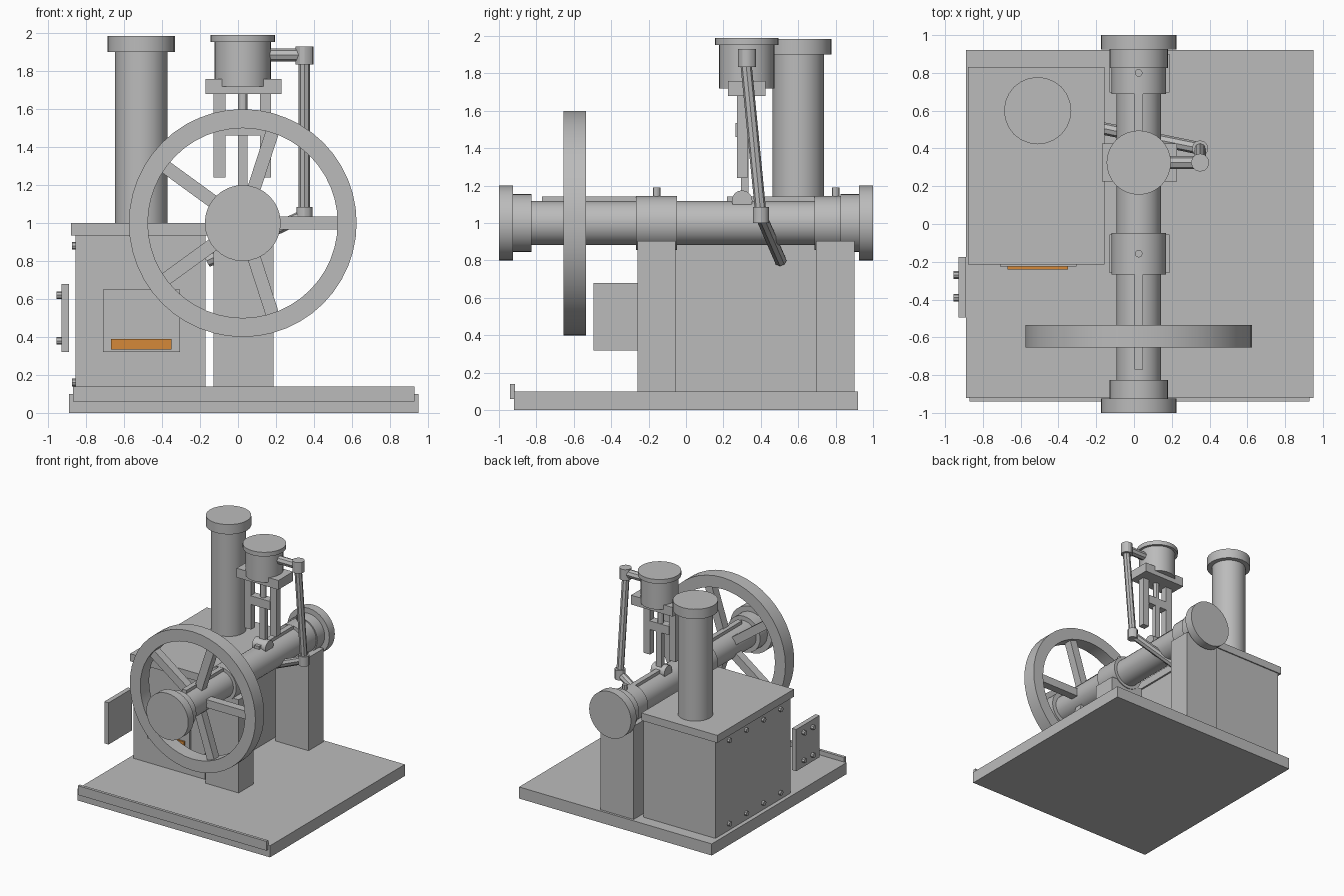
import bpy
import bmesh
import math
from mathutils import Vector, Matrix

cube = bpy.data.objects.get("Cube")
if cube:
    bpy.data.objects.remove(cube, do_unlink=True)

AXIS_X = 0.025      # main shaft centre
AXIS_Z = 1.0
PISTON_Y = 0.325    # upright cylinder centre
parts = []


def material(name, rgb):
    mat = bpy.data.materials.new(name)
    mat.use_nodes = True
    colour = (*rgb, 1)
    mat.diffuse_color = colour
    mat.node_tree.nodes["Principled BSDF"].inputs["Base Color"].default_value = colour
    return mat


grey = material("plain grey", (0.5, 0.5, 0.5))
orange = material("fire orange", (0.66, 0.25, 0.04))


def finish(name, bm, mat=grey):
    bmesh.ops.recalc_face_normals(bm, faces=bm.faces)
    mesh = bpy.data.meshes.new(name)
    bm.to_mesh(mesh)
    bm.free()
    mesh.materials.append(mat)
    obj = bpy.data.objects.new(name, mesh)
    bpy.context.collection.objects.link(obj)
    parts.append(obj)
    return obj


def box(name, x, y, z, mat=grey):
    """Box from (low, high) ranges."""
    bm = bmesh.new()
    size = [r[1] - r[0] for r in (x, y, z)]
    mid = [(r[0] + r[1]) / 2 for r in (x, y, z)]
    bmesh.ops.create_cube(bm, size=1, matrix=Matrix.Translation(mid) @ Matrix.Diagonal((*size, 1)))
    return finish(name, bm, mat)


def rod(name, start, end, radius, sides=32):
    """Cylinder between two points."""
    a, b = Vector(start), Vector(end)
    turn = (b - a).to_track_quat("Z", "Y").to_matrix().to_4x4()
    bm = bmesh.new()
    bmesh.ops.create_cone(bm, cap_ends=True, segments=sides, radius1=radius, radius2=radius,
                          depth=(b - a).length, matrix=Matrix.Translation((a + b) / 2) @ turn)
    return finish(name, bm)


def along_shaft(name, y0, y1, radius):
    return rod(name, (AXIS_X, y0, AXIS_Z), (AXIS_X, y1, AXIS_Z), radius)


def upright(name, x, y, z0, z1, radius, sides=24):
    return rod(name, (x, y, z0), (x, y, z1), radius, sides)


# Base with front lip
box("base", (-0.89, 0.95), (-0.92, 0.92), (0, 0.1))
box("front_lip", (-0.87, 0.93), (-0.94, -0.915), (0.06, 0.14))

# Boiler box, lid, fire door and rivets
box("boiler", (-0.855, -0.17), (-0.205, 0.82), (0.1, 0.935))
box("boiler_lid", (-0.88, -0.155), (-0.215, 0.83), (0.935, 1.0))
box("fire_door", (-0.71, -0.305), (-0.225, -0.205), (0.32, 0.65))
box("fire_slot", (-0.67, -0.35), (-0.24, -0.225), (0.335, 0.39), orange)
for z in (0.16, 0.88):
    for i in range(4):
        y = -0.06 + i * 0.233
        rod("boiler_rivet", (-0.85, y, z), (-0.875, y, z), 0.02, 8)

# Loose side plate with bolts
box("side_plate", (-0.93, -0.89), (-0.495, -0.175), (0.32, 0.68))
for y in (-0.39, -0.27):
    for z in (0.38, 0.62):
        rod("plate_bolt", (-0.92, y, z), (-0.955, y, z), 0.02, 8)

# Chimney
upright("chimney", -0.51, 0.6, 0.99, 1.92, 0.138)
upright("chimney_cap", -0.51, 0.6, 1.9, 1.985, 0.178)

# Main shaft, end discs and collars
along_shaft("main_shaft", -0.95, 0.95, 0.118)
for side in (-1, 1):
    along_shaft("end_disc", side * 0.925, side, 0.2)
    along_shaft("end_collar", side * 0.825, side * 0.925, 0.155)
for y in ((-0.77, -0.25), (0.22, 0.7)):
    box("shaft_key", (0.003, 0.047), y, (1.08, 1.143))

# Pillars and bearings
for y0, y1, bolt_y in ((-0.26, -0.055, -0.157), (0.695, 0.9, 0.8)):
    box("pillar", (-0.13, 0.188), (y0, y1), (0.1, 0.905))
    along_shaft("bearing", y0 - 0.007, y1 + 0.007, 0.145)
    upright("oil_cup", AXIS_X, bolt_y, 1.12, 1.19, 0.02, 12)

# Flywheel rim from a swept rectangle
bm = bmesh.new()
profile = [(0.5, -0.655), (0.6, -0.655), (0.6, -0.535), (0.5, -0.535)]
ring = [bm.verts.new((r, y, 0)) for r, y in profile]
edges = [bm.edges.new((ring[i], ring[i - 1])) for i in range(4)]
bmesh.ops.spin(bm, geom=ring + edges, cent=(0, 0, 0), axis=(0, 1, 0),
               angle=math.tau, steps=48, use_merge=True)
bmesh.ops.remove_doubles(bm, verts=bm.verts, dist=0.0001)
bmesh.ops.translate(bm, verts=bm.verts, vec=(AXIS_X, 0, AXIS_Z))
finish("flywheel_rim", bm)

# Flywheel spokes
for i in range(5):
    spoke = box("flywheel_spoke", (0.1, 0.51), (-0.63, -0.56), (-0.035, 0.035))
    spoke.rotation_euler.y = -i * math.tau / 5
    spoke.location = (AXIS_X, 0, AXIS_Z)

# Upright cylinder and its guide frame
upright("steam_cylinder", AXIS_X, PISTON_Y, 1.72, 1.96, 0.148, 32)
upright("steam_cylinder_cap", AXIS_X, PISTON_Y, 1.953, 1.99, 0.17, 32)
box("guide_top", (-0.17, 0.228), (0.225, 0.425), (1.68, 1.76))
for x in ((-0.13, -0.065), (0.115, 0.175)):
    box("guide_bar", x, (0.272, 0.328), (1.24, 1.69))
box("crosshead", (-0.07, 0.12), (0.265, 0.335), (1.46, 1.535))
upright("piston_rod", AXIS_X, 0.31, 1.5, 1.7, 0.025, 12)
box("connecting_rod", (0, 0.05), (0.295, 0.335), (1.12, 1.47))
rod("connecting_rod_end", (-0.04, 0.3, 1.12), (0.09, 0.3, 1.12), 0.055, 16)

# Valve linkage
rod("valve_arm", (0.15, PISTON_Y, 1.885), (0.33, PISTON_Y, 1.885), 0.035, 8)
upright("valve_joint_top", 0.35, PISTON_Y, 1.835, 1.93, 0.048, 12)
rod("valve_rod", (0.35, 0.32, 1.86), (0.35, 0.4, 1.05), 0.03, 8)
upright("valve_joint_bottom", 0.35, 0.4, 1.0, 1.085, 0.043, 12)
rod("valve_crank", (0.35, 0.4, 1.04), (-0.16, 0.505, 0.8), 0.033, 8)

# Smooth the round parts, keep edges sharp
bpy.ops.object.select_all(action="DESELECT")
for obj in parts:
    obj.select_set(True)
bpy.context.view_layer.objects.active = parts[0]
bpy.ops.object.shade_smooth_by_angle(angle=math.radians(30))
